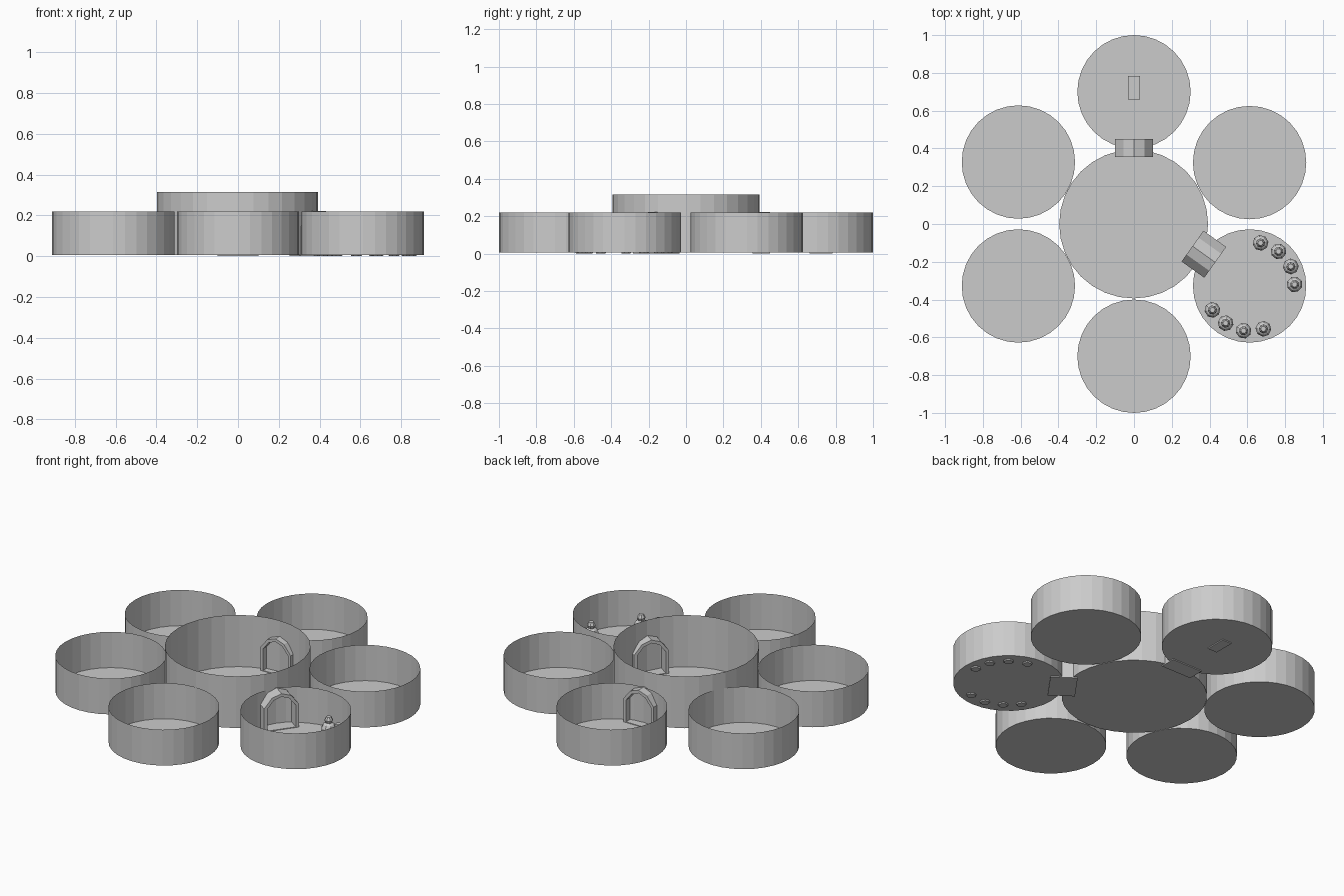
import bpy, bmesh, math
from mathutils import Matrix

if "Cube" in bpy.data.objects:
    bpy.data.objects.remove(bpy.data.objects["Cube"])

grey = bpy.data.materials.new("stone grey")
grey.diffuse_color = (0.6, 0.6, 0.6, 1)
grey.use_nodes = True
grey.node_tree.nodes["Principled BSDF"].inputs["Base Color"].default_value = grey.diffuse_color
FLOOR = 0.006


def finish(name, bm, loc=(0, 0, 0), turn=0.0, recalc=True):
    if recalc:
        bmesh.ops.recalc_face_normals(bm, faces=bm.faces)
    mesh = bpy.data.meshes.new(name)
    bm.to_mesh(mesh)
    bm.free()
    mesh.materials.append(grey)
    ob = bpy.data.objects.new(name, mesh)
    ob.matrix_world = Matrix.Translation(loc) @ Matrix.Rotation(turn, 4, 'Z')
    bpy.context.collection.objects.link(ob)
    return ob


def ring(bm, r, z, n):
    return [bm.verts.new((r * math.cos(2 * math.pi * i / n),
                          r * math.sin(2 * math.pi * i / n), z)) for i in range(n)]


def open_room(name, r, height, loc, n=32):
    """Round room: thin wall and floor, no roof."""
    bm = bmesh.new()
    low, high = ring(bm, r, FLOOR, n), ring(bm, r, height, n)
    bm.faces.new(low[::-1])
    for i in range(n):
        j = (i + 1) % n
        bm.faces.new((low[i], low[j], high[j], high[i]))
    finish(name, bm, loc, recalc=False)


def arch_outline(half, spring, shoulder, top, base):
    return [(-half, base), (half, base), (half, spring), (half * 0.55, shoulder),
            (0, top), (-half * 0.55, shoulder), (-half, spring)]


def doorway(name, depth, loc, turn):
    """Arched frame, extruded along local y."""
    bm = bmesh.new()
    outer = arch_outline(0.1, 0.145, 0.202, 0.221, 0.0)
    inner = arch_outline(0.082, 0.14, 0.186, 0.203, 0.01)
    loops = [[bm.verts.new((x, s * depth / 2, z)) for x, z in prof]
             for prof, s in ((outer, -1), (outer, 1), (inner, 1), (inner, -1))]
    for k in range(4):
        a, b = loops[k], loops[(k + 1) % 4]
        for i in range(7):
            j = (i + 1) % 7
            bm.faces.new((a[i], a[j], b[j], b[i]))
    finish(name, bm, loc, turn)


def statue(name, loc, turn):
    """Eight-sided squat figure with a small head."""
    bm = bmesh.new()
    profile = [(0.024, 0.0), (0.04, 0.02), (0.042, 0.045), (0.032, 0.065),
               (0.018, 0.074), (0.024, 0.09), (0.014, 0.11)]
    rings = [ring(bm, r, z, 8) for r, z in profile]
    bm.faces.new(rings[0][::-1])
    bm.faces.new(rings[-1])
    for a, b in zip(rings, rings[1:]):
        for i in range(8):
            j = (i + 1) % 8
            bm.faces.new((a[i], a[j], b[j], b[i]))
    finish(name, bm, loc, turn)


# Central hall and six surrounding rooms
open_room("central_hall", 0.394, 0.315, (-0.002, 0, 0))
rooms = [(0, 0.70), (0.612, 0.325), (0.612, -0.328), (0, -0.70), (-0.612, -0.328), (-0.612, 0.328)]
for k, (x, y) in enumerate(rooms):
    open_room(f"side_room_{k + 1}", 0.30, 0.22, (x, y, 0))

# Doorways
doorway("back_doorway", 0.095, (0, 0.402, 0), 0)
doorway("right_doorway", 0.148, (0.37, -0.16, 0), math.radians(54.5))

# Low slab in the back room
bm = bmesh.new()
bmesh.ops.create_cube(bm, size=1, matrix=Matrix.Translation((0, 0.722, 0.02)) @
                      Matrix.Diagonal((0.062, 0.125, 0.04, 1)))
finish("floor_slab", bm)

# Two arcs of statues in the right room
spots = [(0.67, -0.10), (0.765, -0.145), (0.83, -0.225), (0.85, -0.32),
         (0.415, -0.455), (0.485, -0.525), (0.58, -0.565), (0.685, -0.555)]
for k, (x, y) in enumerate(spots):
    turn = math.atan2(y + 0.328, x - 0.612) + math.pi / 8
    statue(f"statue_{k + 1}", (x, y, 0.0), turn)
